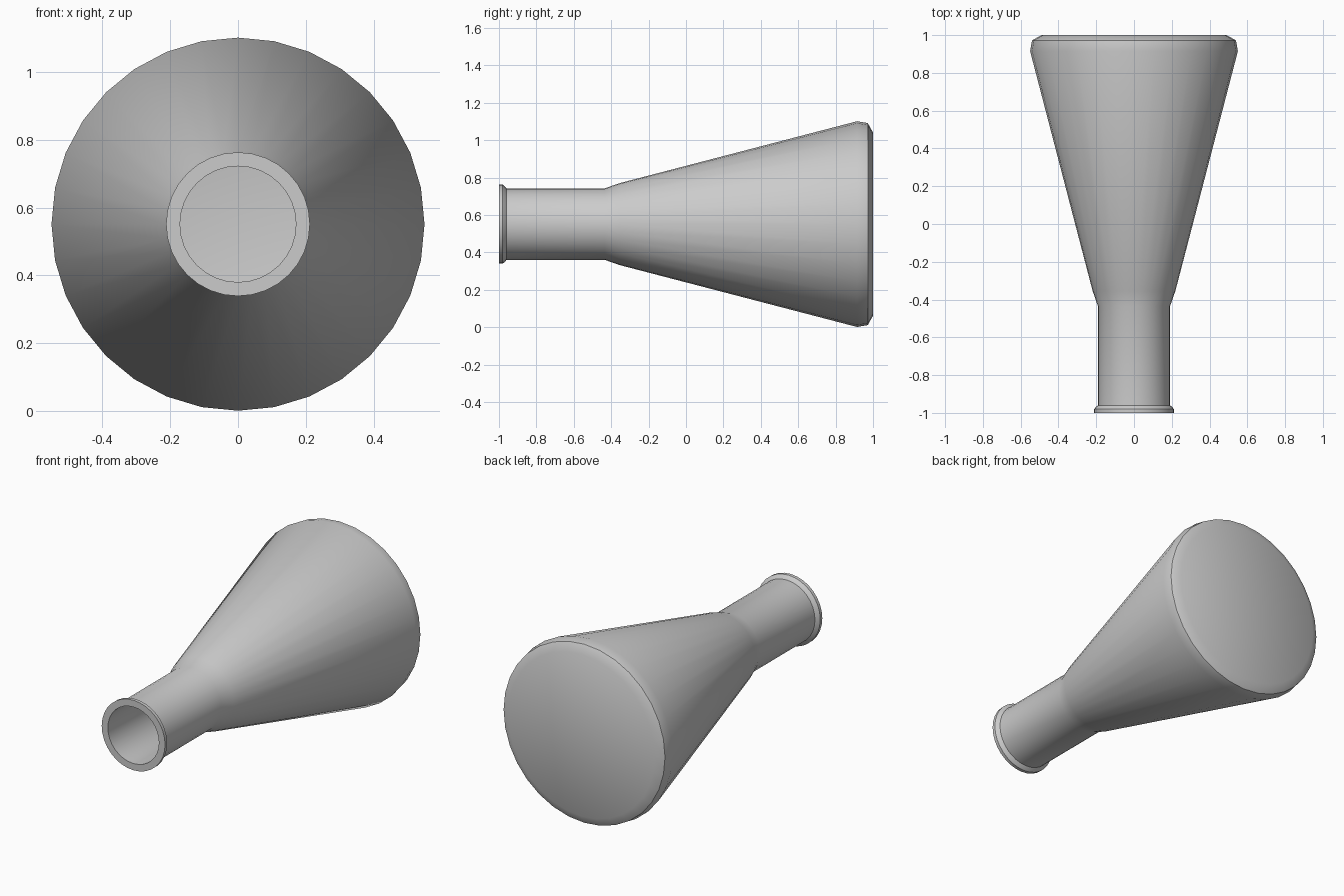
import bpy, bmesh, math

if "Cube" in bpy.data.objects:
    bpy.data.objects.remove(bpy.data.objects["Cube"])

SEGMENTS = 32
AXIS_Z = 0.551

# (radius, y) from the outer base centre, along the outside, over the lip, down the inside
profile = [
    (0, 1.0), (0.49, 1.0), (0.54, 0.972), (0.55, 0.915),          # base
    (0.219, -0.355), (0.191, -0.435),                             # cone and shoulder
    (0.191, -0.96), (0.198, -0.965), (0.212, -0.98), (0.212, -1.0),  # neck and lip
    (0.171, -1.0), (0.171, -0.43), (0.199, -0.35),                # bore
    (0.53, 0.91), (0.52, 0.957), (0.48, 0.98), (0, 0.98),         # inner wall and floor
]


def revolve(name, points):
    bm = bmesh.new()
    rings = []
    for r, y in points:
        if r == 0:
            rings.append([bm.verts.new((0, y, AXIS_Z))])
            continue
        angles = [2 * math.pi * i / SEGMENTS for i in range(SEGMENTS)]
        rings.append([bm.verts.new((r * math.cos(a), y, AXIS_Z + r * math.sin(a)))
                      for a in angles])
    for a, b in zip(rings, rings[1:]):
        for i in range(SEGMENTS):
            j = (i + 1) % SEGMENTS
            if len(a) == 1:
                bm.faces.new((a[0], b[i], b[j]))
            elif len(b) == 1:
                bm.faces.new((a[i], b[0], a[j]))
            else:
                bm.faces.new((a[i], b[i], b[j], a[j]))
    bmesh.ops.recalc_face_normals(bm, faces=bm.faces)
    mesh = bpy.data.meshes.new(name)
    bm.to_mesh(mesh)
    bm.free()
    obj = bpy.data.objects.new(name, mesh)
    bpy.context.collection.objects.link(obj)
    return obj


# Hollow conical flask lying on its side
flask = revolve("conical_flask", profile)
bpy.context.view_layer.objects.active = flask
flask.select_set(True)
bpy.ops.object.shade_smooth_by_angle(angle=math.radians(35))
